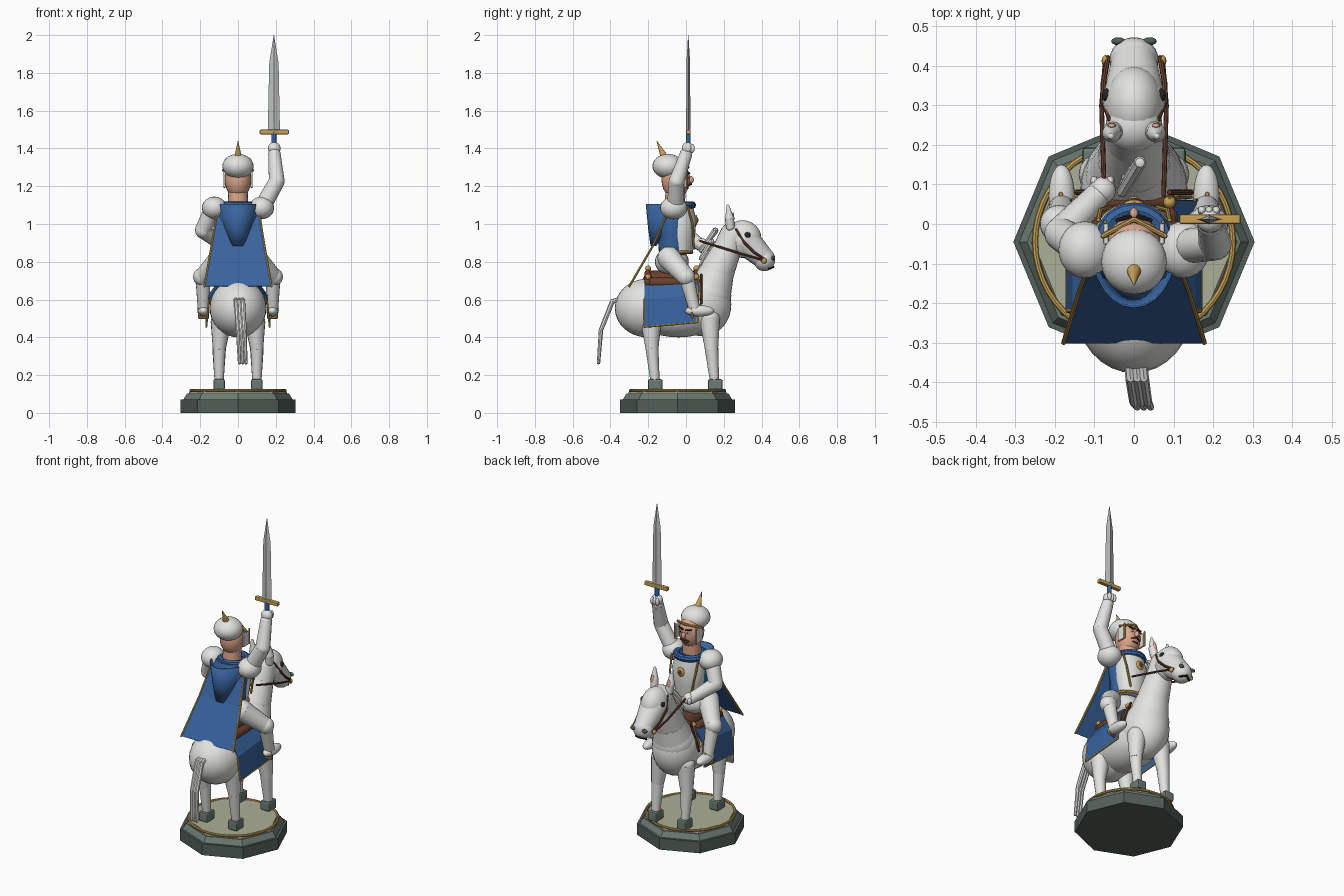
import bpy, bmesh, math
from mathutils import Vector, Matrix

if "Cube" in bpy.data.objects:
    bpy.data.objects.remove(bpy.data.objects["Cube"])

COLORS = {
    "white": (0.76, 0.76, 0.74), "blue": (0.04, 0.125, 0.34), "gold": (0.58, 0.36, 0.09),
    "brown": (0.14, 0.05, 0.025), "skin": (0.72, 0.38, 0.26), "dark green": (0.085, 0.115, 0.1),
    "hoof green": (0.15, 0.2, 0.17), "light green": (0.4, 0.43, 0.31),
    "steel": (0.5, 0.54, 0.53), "dark": (0.02, 0.018, 0.018)}
MATS = {}
for key, col in COLORS.items():
    MATS[key] = bpy.data.materials.new(key)
    MATS[key].diffuse_color = (*col, 1)


def finish(bm, name, mat, smooth=True, bevel=0):
    bmesh.ops.recalc_face_normals(bm, faces=bm.faces)
    me = bpy.data.meshes.new(name)
    bm.to_mesh(me)
    bm.free()
    me.materials.append(MATS[mat])
    ob = bpy.data.objects.new(name, me)
    bpy.context.collection.objects.link(ob)
    if bevel:
        m = ob.modifiers.new("bevel", "BEVEL")
        m.width, m.segments = bevel, 2
    if smooth:
        bpy.ops.object.select_all(action="DESELECT")
        bpy.context.view_layer.objects.active = ob
        ob.select_set(True)
        bpy.ops.object.shade_smooth_by_angle(angle=math.radians(40))
    return ob


def add_ball(bm, c, r, seg=24):
    if not isinstance(r, tuple):
        r = (r, r, r)
    bmesh.ops.create_uvsphere(bm, u_segments=seg, v_segments=seg // 2, radius=1,
                              matrix=Matrix.Translation(c) @ Matrix.Diagonal((*r, 1)))


def ball(name, mat, c, r, seg=24):
    bm = bmesh.new()
    add_ball(bm, c, r, seg)
    return finish(bm, name, mat)


def chain(name, mat, pts, radii, seg=16, joints=True):
    """Tapered tubes through the points, with round joints."""
    bm = bmesh.new()
    if not isinstance(radii, (list, tuple)):
        radii = [radii] * len(pts)
    for i in range(len(pts) - 1):
        a, b = Vector(pts[i]), Vector(pts[i + 1])
        d = b - a
        mtx = Matrix.Translation((a + b) / 2) @ d.to_track_quat("Z", "Y").to_matrix().to_4x4()
        bmesh.ops.create_cone(bm, cap_ends=True, segments=seg, radius1=radii[i],
                              radius2=radii[i + 1], depth=d.length, matrix=mtx)
    if joints:
        for p, r in zip(pts, radii):
            add_ball(bm, p, r, seg)
    return finish(bm, name, mat)


def block(name, mat, c, size, rot=0, bevel=0.006):
    bm = bmesh.new()
    bmesh.ops.create_cube(bm, size=1, matrix=Matrix.Translation(c) @ Matrix.Rotation(rot, 4, "X")
                          @ Matrix.Diagonal((*size, 1)))
    return finish(bm, name, mat, smooth=False, bevel=bevel)


def sheet(name, mat, rows, thick=0.006, smooth=False):
    """Grid of faces between rows of points, given thickness."""
    bm = bmesh.new()
    vs = [[bm.verts.new(p) for p in row] for row in rows]
    for a, b in zip(vs, vs[1:]):
        for i in range(len(a) - 1):
            bm.faces.new((a[i], a[i + 1], b[i + 1], b[i]))
    ob = finish(bm, name, mat, smooth)
    m = ob.modifiers.new("thickness", "SOLIDIFY")
    m.thickness, m.offset = thick, 0
    return ob


def stack(name, mat, rings, seg, c=(0, 0), sy=1.0, smooth=False):
    """Stack of (z, radius) rings around a vertical axis."""
    bm = bmesh.new()
    prev = None
    for z, r in rings:
        cur = [bm.verts.new((c[0] + r * math.cos(2 * math.pi * i / seg),
                             c[1] + sy * r * math.sin(2 * math.pi * i / seg), z)) for i in range(seg)]
        if prev:
            for i in range(seg):
                j = (i + 1) % seg
                bm.faces.new((prev[i], prev[j], cur[j], cur[i]))
        else:
            bm.faces.new(cur)
        prev = cur
    bm.faces.new(prev)
    return finish(bm, name, mat, smooth)


def ring(name, mat, c, r, minor, sy=1.0, n=48):
    pts = [(c[0] + r * math.cos(2 * math.pi * i / n), c[1] + sy * r * math.sin(2 * math.pi * i / n),
            c[2]) for i in range(n + 1)]
    return chain(name, mat, pts, minor, 8)


# octagonal plinth
stack("plinth_base", "dark green", [(0, 0.305), (0.07, 0.305)], 8, (0, -0.045))
stack("plinth_step", "hoof green", [(0.07, 0.29), (0.103, 0.27)], 8, (0, -0.045))
stack("plinth_top", "light green", [(0.10, 0.262), (0.12, 0.255)], 8, (0, -0.045))
ring("plinth_ring", "gold", (0, -0.045, 0.118), 0.25, 0.008)

# horse body, neck and head
ball("horse_rump", "white", (0, -0.205, 0.555), (0.15, 0.172, 0.155), 32)
ball("horse_barrel", "white", (0, -0.04, 0.545), (0.145, 0.25, 0.145), 32)
ball("horse_chest", "white", (0, 0.09, 0.575), (0.135, 0.15, 0.17), 32)
chain("horse_neck", "white", [(0, 0.115, 0.62), (0, 0.165, 0.75), (0, 0.22, 0.87), (0, 0.25, 0.94)],
      [0.125, 0.092, 0.075, 0.072], 24)
ball("horse_cheek", "white", (0, 0.30, 0.92), (0.074, 0.1, 0.1))
chain("horse_face", "white", [(0, 0.31, 0.915), (0, 0.415, 0.815)], [0.08, 0.057], 24)
ball("horse_muzzle", "white", (0, 0.415, 0.81), (0.062, 0.057, 0.06))
chain("horse_mouth", "dark", [(-0.035, 0.44, 0.763), (0, 0.462, 0.772), (0.035, 0.44, 0.763)], 0.006, 8)
for i, dx in enumerate((-0.012, 0.005, 0.022)):
    chain(f"tail_strand_{i}", "white", [(dx, -0.355, 0.6), (dx + 0.003, -0.39, 0.59),
          (dx + 0.012, -0.45, 0.44), (dx + 0.02, -0.463, 0.265)], [0.012, 0.013, 0.012, 0.009], 8)
for i in range(3):
    chain(f"mane_lock_{i}", "white", [(0.015 - i * 0.015, 0.155 - 0.02 * i, 0.965 - 0.06 * i),
          (-0.03, 0.08, 0.86 - 0.04 * i)], [0.017, 0.013], 8)

for s in (-1, 1):
    # horse legs and hooves
    chain("front_leg", "white", [(s * 0.085, 0.125, 0.5), (s * 0.1, 0.135, 0.34), (s * 0.1, 0.15, 0.18)],
          [0.055, 0.036, 0.025])
    chain("hind_leg", "white", [(s * 0.09, -0.185, 0.48), (s * 0.1, -0.18, 0.34), (s * 0.1, -0.165, 0.18)],
          [0.055, 0.034, 0.025])
    for y in (0.155, -0.163):
        block("hoof", "hoof green", (s * 0.1, y, 0.15), (0.062, 0.078, 0.058), 0, 0.01)
    # ears, eyes, nostrils
    chain("horse_ear", "white", [(s * 0.05, 0.235, 0.985), (s * 0.056, 0.23, 1.03), (s * 0.058, 0.222, 1.095)],
          [0.024, 0.024, 0.008], 12)
    ball("inner_ear", "skin", (s * 0.056, 0.248, 1.03), (0.012, 0.008, 0.032), 12)
    ball("horse_eye", "dark", (s * 0.067, 0.325, 0.94), (0.014, 0.018, 0.017), 12)
    ball("nostril", "dark green", (s * 0.04, 0.462, 0.82), (0.018, 0.01, 0.012), 12)
    # bridle and reins
    chain("bridle_strap", "brown", [(s * 0.06, 0.265, 0.97), (s * 0.079, 0.31, 0.90), (s * 0.077, 0.36, 0.85),
          (s * 0.066, 0.42, 0.81)], 0.007, 8)
    chain("rein", "brown", [(s * 0.072, 0.42, 0.805), (s * 0.082, 0.30, 0.84), (s * 0.075, 0.075, 0.91)], 0.006, 8)
    ball("bit_ring", "gold", (s * 0.072, 0.412, 0.805), (0.01, 0.015, 0.015), 12)
    # saddle cloth with trim
    top, mid, low = [[(s * x, -0.22, z), (s * x, 0.06, z + 0.025)]
                     for x, z in ((0.10, 0.675), (0.153, 0.60), (0.168, 0.455))]
    sheet("saddle_cloth", "blue", [top, mid, low])
    chain("cloth_trim", "gold", [mid[0], low[0], low[1], mid[1]], 0.005, 8)
    chain("breast_strap", "brown", [(s * 0.09, 0.08, 0.73), (s * 0.145, 0.08, 0.58)], 0.007, 8)
    chain("breast_strap_trim", "gold", [(s * 0.09, 0.065, 0.73), (s * 0.145, 0.068, 0.60)], 0.004, 8)
    # rider leg, foot and stirrup
    chain("thigh", "white", [(s * 0.09, -0.09, 0.82), (s * 0.185, 0.0, 0.72)], [0.062, 0.048])
    ball("knee_guard", "white", (s * 0.19, 0.0, 0.72), 0.048)
    chain("shin", "white", [(s * 0.185, 0.005, 0.71), (s * 0.183, 0.045, 0.55)], [0.04, 0.03])
    ball("sabaton", "white", (s * 0.183, 0.072, 0.54), (0.033, 0.078, 0.03))
    ball("knee_stud", "gold", (s * 0.185, 0.075, 0.57), 0.006, 8)
    chain("stirrup", "gold", [(s * 0.16, 0.03, 0.56), (s * 0.16, 0.035, 0.503), (s * 0.205, 0.035, 0.503),
          (s * 0.205, 0.03, 0.56)], 0.006, 8)
    # pauldrons and breastplate trim
    ball("pauldron", "white", (s * 0.125, -0.065, 1.085), (0.066, 0.072, 0.06))
    chain("breastplate_trim", "gold", [(s * 0.09, 0.01, 1.09), (s * 0.085, 0.035, 1.0), (s * 0.06, 0.042, 0.87)],
          0.006, 8)
    # helmet cheek guards and face details
    block("cheek_guard", "white", (s * 0.071, -0.025, 1.235), (0.014, 0.055, 0.085))
    chain("cheek_trim", "gold", [(s * 0.073, 0.005, 1.285), (s * 0.073, 0.005, 1.195)], 0.005, 8)
    chain("brow_band", "gold", [(s * 0.078, -0.03, 1.285), (0, 0.012, 1.30)], 0.007, 8)
    ball("eye_white", "white", (s * 0.026, 0.014, 1.252), (0.012, 0.006, 0.008), 12)
    ball("pupil", "dark", (s * 0.025, 0.018, 1.252), (0.005, 0.004, 0.006), 8)
    chain("eyebrow", "dark", [(s * 0.01, 0.018, 1.268), (s * 0.042, 0.01, 1.274)], 0.005, 8)
    chain("moustache", "brown", [(0, 0.026, 1.212), (s * 0.03, 0.014, 1.203)], [0.007, 0.003], 8)

# saddle
chain("saddle_seat", "brown", [(0, -0.17, 0.695), (0, 0.03, 0.695)], 0.06)
for s in (-1, 1):
    chain("saddle_roll", "brown", [(s * 0.085, -0.18, 0.69), (s * 0.085, 0.02, 0.69)], 0.026)
for y in (-0.2, 0.055):
    chain("saddle_arch", "brown", [(-0.09, y, 0.69), (0, y, 0.74), (0.09, y, 0.69)], 0.02, 12)
    ball("saddle_knob", "gold", (0, y, 0.765), 0.016, 12)
    for s in (-1, 1):
        ball("saddle_stud", "gold", (s * 0.09, y, 0.72), 0.016, 12)

# rider torso, breastplate, belt and emblem
ball("pelvis", "white", (0, -0.075, 0.80), (0.1, 0.09, 0.075))
stack("torso", "blue", [(0.83, 0.085), (0.95, 0.095), (1.06, 0.11), (1.105, 0.085)], 24, (0, -0.07), 0.85, True)
stack("breastplate", "white", [(0.84, 0.075), (0.93, 0.09), (1.02, 0.1), (1.09, 0.08)], 24, (0, -0.03), 0.85, True)
ring("belt", "gold", (0, -0.05, 0.85), 0.088, 0.01, 0.9, 32)
ring("collar", "blue", (0, -0.04, 1.1), 0.078, 0.02, 0.95, 32)
ball("emblem", "gold", (0, 0.052, 1.02), (0.025, 0.01, 0.028), 16)
ball("emblem_centre", "brown", (0, 0.061, 1.02), (0.011, 0.005, 0.013), 12)

# cape with trim and hanging hood
edges = [[(s * w, y, z) for s in (-1, 0, 1)] for w, y, z in
         ((0.105, -0.08, 1.1), (0.14, -0.175, 0.885), (0.178, -0.3, 0.67))]
sheet("cape", "blue", edges)
for k in (0, 2):
    chain("cape_trim", "gold", [row[k] for row in edges], 0.006, 8)
arc = [math.pi * i / 12 for i in range(13)]
sheet("hood", "blue", [[(w * math.cos(a), y - d * math.sin(a), z) for a in arc] for w, y, d, z in
      ((0.105, -0.06, 0.15, 1.105), (0.07, -0.11, 0.088, 0.98), (0.035, -0.155, 0.03, 0.885))], 0.006, True)

# head and helmet
chain("neck", "skin", [(0, -0.06, 1.08), (0, -0.055, 1.19)], [0.055, 0.052])
ball("head", "skin", (0, -0.055, 1.235), (0.07, 0.075, 0.1))
ball("nose", "skin", (0, 0.024, 1.234), (0.012, 0.018, 0.02), 12)
chain("mouth", "brown", [(-0.016, 0.01, 1.188), (0.016, 0.01, 1.188)], 0.004, 8)
ball("helmet", "white", (0, -0.095, 1.306), (0.083, 0.083, 0.065))
chain("helmet_spike", "gold", [(0, -0.115, 1.355), (0, -0.155, 1.44)], [0.02, 0.001], 12, False)

# raised sword arm
chain("sword_upper_arm", "white", [(0.135, -0.055, 1.1), (0.205, -0.05, 1.225)], [0.045, 0.042])
chain("sword_forearm", "white", [(0.205, -0.05, 1.225), (0.193, 0.0, 1.37)], [0.042, 0.033])
ball("sword_hand", "white", (0.192, 0.008, 1.4), (0.034, 0.03, 0.034))
for i in range(3):
    ball("sword_finger", "white", (0.172 + 0.018 * i, 0.034, 1.4), (0.011, 0.012, 0.025), 12)

# rein arm
chain("rein_upper_arm", "white", [(-0.135, -0.06, 1.08), (-0.185, -0.025, 0.97)], [0.045, 0.042])
chain("rein_forearm", "white", [(-0.185, -0.025, 0.965), (-0.09, 0.075, 0.89)], [0.042, 0.032])
ball("rein_hand", "white", (-0.08, 0.085, 0.89), 0.034)
for i in range(3):
    ball("rein_finger", "white", (-0.1 + 0.02 * i, 0.108, 0.885), (0.011, 0.014, 0.022), 12)

# sword
chain("sword_grip", "blue", [(0.19, 0.012, 1.37), (0.19, 0.012, 1.49)], 0.013, 12, False)
ball("sword_pommel", "gold", (0.19, 0.012, 1.355), 0.018, 12)
block("sword_guard", "gold", (0.192, 0.012, 1.487), (0.155, 0.024, 0.024), 0, 0.005)
bm = bmesh.new()
loops = [[bm.verts.new((0.19 + x * w, 0.012 + y * t, z)) for x, y in ((1, 0), (0, 1), (-1, 0), (0, -1))]
         for z, w, t in ((1.5, 0.032, 0.011), (1.85, 0.025, 0.01), (2.0, 0.001, 0.001))]
for a, b in zip(loops, loops[1:]):
    for i in range(4):
        bm.faces.new((a[i], a[(i + 1) % 4], b[(i + 1) % 4], b[i]))
bm.faces.new(loops[0])
bm.faces.new(loops[-1])
finish(bm, "sword_blade", "steel", smooth=False)

for m in bpy.data.materials:
    if m.users and not m.is_grease_pencil:
        m.use_nodes = True
        m.node_tree.nodes["Principled BSDF"].inputs["Base Color"].default_value = m.diffuse_color
